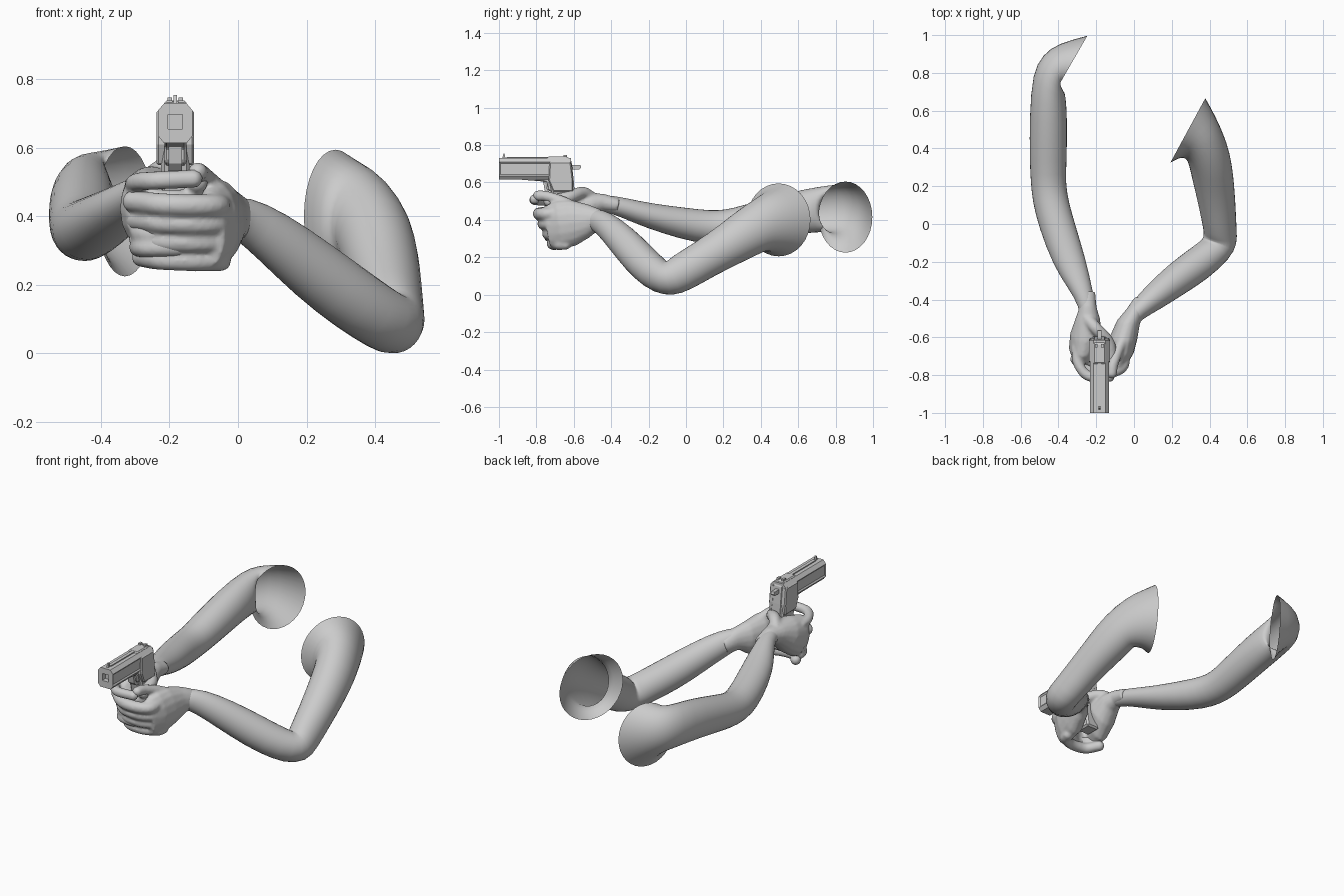
import bpy, bmesh, math
from mathutils import Vector, Matrix

if "Cube" in bpy.data.objects:
    bpy.data.objects.remove(bpy.data.objects["Cube"])


def finish(bm, name, smooth):
    bmesh.ops.recalc_face_normals(bm, faces=bm.faces[:])
    me = bpy.data.meshes.new(name)
    bm.to_mesh(me)
    bm.free()
    for p in me.polygons:
        p.use_smooth = smooth
    ob = bpy.data.objects.new(name, me)
    bpy.context.collection.objects.link(ob)
    return ob


def loft(bm, rings, n=16, cap=False):
    """Each ring: inner x,y, outer x,y, centre z, half height."""
    cs = [Vector(((a + c) / 2, (b + d) / 2, z)) for a, b, c, d, z, h in rings]
    loops = []
    for i, (a, b, c, d, z, h) in enumerate(rings):
        s = Vector((c - a, d - b, 0)) / 2
        t = cs[min(i + 1, len(cs) - 1)] - cs[max(i - 1, 0)]
        u = s.cross(t).normalized() * h
        if not cap and i >= len(rings) - 3:  # shoulder cuts stand upright
            u = Vector((0, 0, math.copysign(h, u.z)))
        loops.append([bm.verts.new(cs[i] + s * math.cos(k * math.tau / n) + u * math.sin(k * math.tau / n))
                      for k in range(n)])
    for p, q in zip(loops, loops[1:]):
        for k in range(n):
            bm.faces.new((p[k], p[(k + 1) % n], q[(k + 1) % n], q[k]))
    if cap:
        bm.faces.new(loops[0])
        bm.faces.new(loops[-1])


def finger(bm, pts, r):
    """String of spheres along a smooth curve, fused later by the remesh."""
    p = [Vector(v) for v in pts]
    p = [2 * p[0] - p[1]] + p + [2 * p[-1] - p[-2]]
    for i in range(1, len(p) - 2):
        a, b, c, d = p[i - 1:i + 3]
        for k in range(9):
            t = k / 8
            q = (2 * b + (c - a) * t + (2 * a - 5 * b + 4 * c - d) * t * t
                 + (3 * b - a - 3 * c + d) * t ** 3) / 2
            bmesh.ops.create_icosphere(bm, subdivisions=2, radius=r, matrix=Matrix.Translation(q))


def arm(name, rings):
    bm = bmesh.new()
    loft(bm, rings)
    ob = finish(bm, name, True)
    m = ob.modifiers.new("Round", 'SUBSURF')
    m.levels = m.render_levels = 1


def hand(name, rings, fingers):
    bm = bmesh.new()
    loft(bm, rings, cap=True)
    for pts, r in fingers:
        finger(bm, pts, r)
    ob = finish(bm, name, True)
    m = ob.modifiers.new("Fuse", 'REMESH')
    m.mode, m.voxel_size, m.use_smooth_shade = 'VOXEL', 0.008, True
    s = ob.modifiers.new("Soften", 'SMOOTH')
    s.factor, s.iterations = 0.5, 4


# Arms: open at the shoulder, wrist (tucked into the hand) to shoulder
arm("left_arm", [
    (-.07, -.50, .01, -.54, .40, .05), (-.03, -.435, .05, -.50, .40, .066),
    (.06, -.33, .135, -.455, .345, .08),
    (.18, -.215, .27, -.37, .24, .094), (.28, -.14, .395, -.29, .155, .096),
    (.35, -.09, .51, -.185, .093, .093), (.37, -.07, .55, -.105, .083, .095),
    (.365, -.02, .545, -.03, .115, .105), (.34, .10, .54, .10, .19, .105),
    (.31, .22, .53, .25, .27, .118), (.29, .31, .51, .38, .34, .135),
    (.275, .35, .475, .48, .385, .155), (.24, .35, .43, .58, .395, .17),
    (.19, .32, .38, .67, .40, .2)])
arm("right_arm", [
    (-.20, -.52, -.29, -.52, .49, .04), (-.20, -.44, -.287, -.44, .493, .045),
    (-.225, -.32, -.35, -.34, .465, .054),
    (-.25, -.20, -.43, -.22, .425, .067), (-.31, 0, -.505, -.02, .38, .087),
    (-.345, .12, -.54, .12, .36, .092), (-.36, .22, -.548, .22, .36, .095),
    (-.355, .32, -.555, .33, .38, .102), (-.35, .55, -.555, .58, .435, .115),
    (-.36, .68, -.54, .80, .46, .125), (-.37, .70, -.485, .90, .46, .13),
    (-.39, .71, -.40, .96, .445, .15), (-.415, .705, -.245, 1.0, .415, .195)])

# Supporting hand wraps its four fingers round the front
wrap = []
for i in range(4):
    z, y = .432 - .054 * i, .024 * i
    wrap.append(([(-.05, -.68 + y * .5, z), (-.065, -.755 + y, z), (-.14, -.785 + y, z),
                  (-.23, -.775 + y, z + .004), (-.305 + .008 * i, -.715 + y, z + .012)], .034 - .001 * i))
wrap.append(([(-.03, -.56, .45), (-.075, -.65, .495), (-.11, -.74, .525), (-.118, -.79, .53)], .029))
hand("left_hand", [
    (.005, -.385, .08, -.45, .37, .05), (-.04, -.45, .04, -.505, .395, .066),
    (-.09, -.51, .03, -.535, .395, .09),
    (-.13, -.60, .018, -.61, .385, .125), (-.13, -.67, 0, -.68, .375, .13),
    (-.12, -.73, -.04, -.75, .365, .11)], wrap)

# Firing hand: palm, index finger, web and thumb, hidden gripping fingers
grip = [([(-.305, -.66, .49), (-.295, -.74, .50), (-.24, -.805, .505), (-.13, -.81, .51)], .028),
        ([(-.25, -.50, .515), (-.20, -.555, .545), (-.135, -.63, .52), (-.12, -.73, .50)], .034)]
for z in (.45, .40, .35, .31):
    grip.append(([(-.29, -.67, z), (-.27, -.715, z), (-.19, -.73, z), (-.12, -.70, z)], .03))
hand("right_hand", [
    (-.205, -.36, -.29, -.36, .478, .037), (-.198, -.44, -.29, -.44, .493, .046),
    (-.18, -.50, -.31, -.50, .488, .06),
    (-.17, -.58, -.338, -.58, .455, .10), (-.20, -.66, -.345, -.66, .42, .12),
    (-.22, -.715, -.325, -.715, .405, .095)], grip)

# Pistol
GX = -.183


def prism(name, profile, axis, lo, hi, bevel=0.0):
    """Extrude an outline: axis y takes (x, z) points, axis x takes (y, z) points."""
    bm = bmesh.new()
    put = (lambda p, t: (GX + p[0], t, p[1])) if axis == 'y' else (lambda p, t: (GX + t, p[0], p[1]))
    a = [bm.verts.new(put(p, lo)) for p in profile]
    b = [bm.verts.new(put(p, hi)) for p in profile]
    bm.faces.new(a)
    bm.faces.new(b)
    for i in range(len(a)):
        j = (i + 1) % len(a)
        bm.faces.new((a[i], a[j], b[j], b[i]))
    bmesh.ops.recalc_face_normals(bm, faces=bm.faces[:])
    if name == "slide":
        sides = [f for f in bm.faces if abs(f.normal.x) > .95]
        bmesh.ops.inset_individual(bm, faces=sides, thickness=.012, depth=-.006)
    ob = finish(bm, name, False)
    if bevel:
        m = ob.modifiers.new("Bevel", 'BEVEL')
        m.width, m.segments = bevel, 1
    return ob


def block(name, x, w, y0, y1, z0, z1):
    return prism(name, [(y0, z0), (y1, z0), (y1, z1), (y0, z1)], 'x', x - w / 2, x + w / 2)


slide = prism("slide", [(-.034, .615), (.034, .615), (.05, .635), (.05, .71), (.032, .731),
                        (-.032, .731), (-.05, .71), (-.05, .635)], 'y', -1, -.615)
bore = block("bore_cutter", 0, .042, -1.05, -.97, .655, .697)
bore.hide_render = True
bore.hide_viewport = True
cut = slide.modifiers.new("Bore", 'BOOLEAN')
cut.object, cut.operation = bore, 'DIFFERENCE'

prism("frame", [(-.97, .622), (-.77, .606), (-.745, .60), (-.74, .56), (-.70, .54), (-.595, .54),
                (-.60, .61), (-.612, .715), (-.635, .738), (-.74, .738), (-.76, .64), (-.96, .64)],
      'x', -.032, .032, .006)
prism("rear_frame_plate", [(-.735, .61), (-.71, .55), (-.605, .55), (-.603, .61), (-.615, .71),
                           (-.73, .71)], 'x', -.055, .055, .006)
prism("pistol_grip", [(-.73, .60), (-.69, .42), (-.67, .34), (-.575, .34), (-.59, .45), (-.60, .60)],
      'x', -.042, .042, .01)
prism("trigger_guard", [(-.765, .61), (-.755, .555), (-.735, .535), (-.69, .525), (-.69, .54),
                        (-.73, .55), (-.742, .565), (-.75, .61)], 'x', -.02, .02)
prism("front_sight", [(-.982, .73), (-.965, .73), (-.97, .755), (-.976, .755)], 'x', -.005, .005)
for sx in (-.016, .016):
    block("rear_sight", sx, .014, -.655, -.635, .73, .748)
block("sight_rib", 0, .02, -.96, -.64, .73, .737)
prism("hammer", [(-.62, .67), (-.57, .67), (-.56, .68), (-.565, .694), (-.62, .694)], 'x', -.011, .011)
